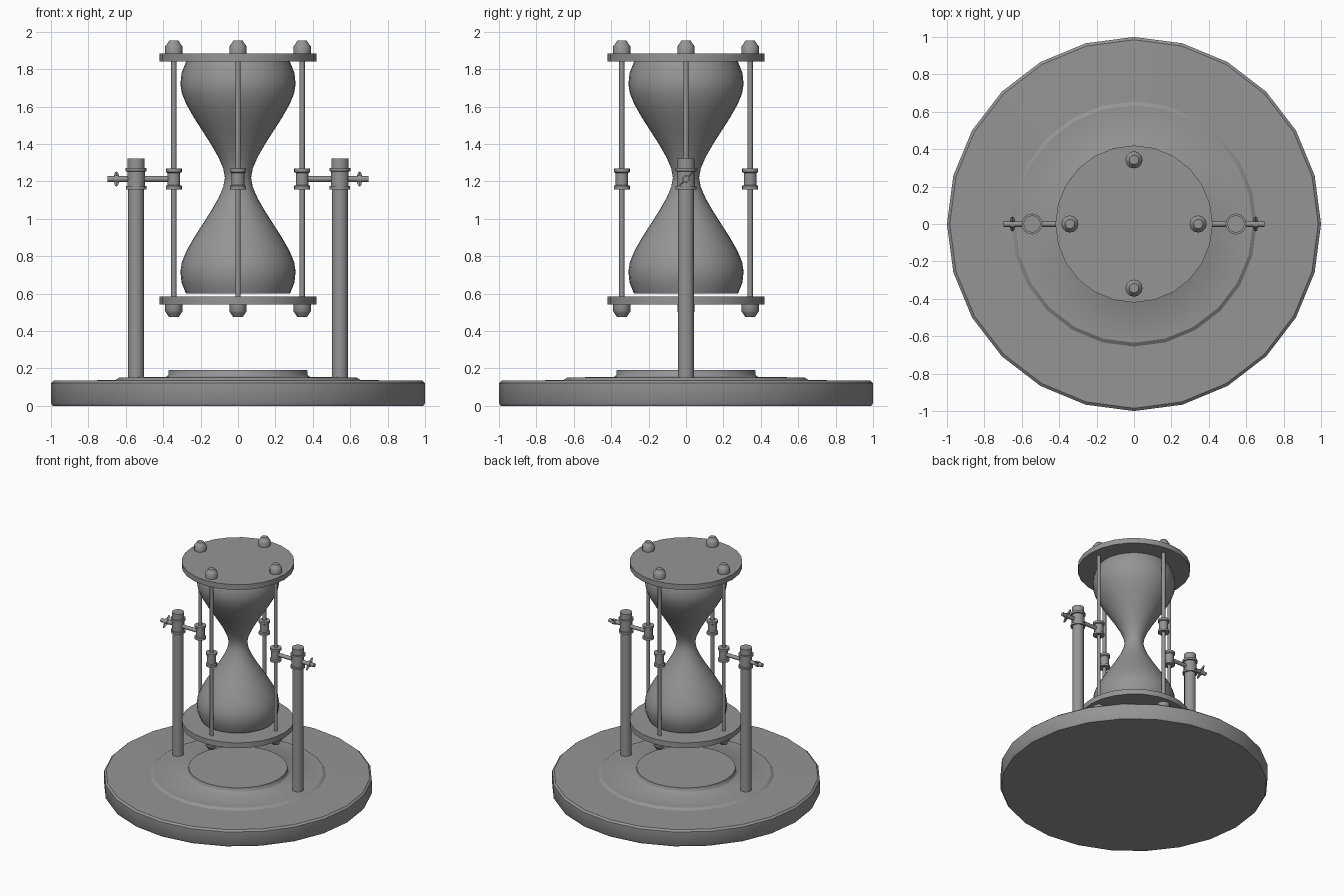
import bpy
import bmesh
from math import cos, sin, pi, radians

cube = bpy.data.objects.get("Cube")
if cube:
    bpy.data.objects.remove(cube, do_unlink=True)

GREY = (0.3, 0.3, 0.3, 1.0)
grey = bpy.data.materials.new("plain_grey")
grey.use_nodes = True
grey.diffuse_color = GREY
grey.node_tree.nodes["Principled BSDF"].inputs["Base Color"].default_value = GREY


def lathe(name, profile, sides=24, at=(0, 0, 0), turn=(0, 0, 0), angle=40):
    """Spin (radius, height) points, listed bottom to top, about the local z axis."""
    bm = bmesh.new()
    rings = []
    for r, z in profile:
        if r == 0:
            rings.append([bm.verts.new((0, 0, z))] * sides)
        else:
            rings.append([bm.verts.new((r * cos(2 * pi * j / sides),
                                        r * sin(2 * pi * j / sides), z))
                          for j in range(sides)])
    for low, high in zip(rings, rings[1:]):
        for j in range(sides):
            k = (j + 1) % sides
            bm.faces.new(list(dict.fromkeys((low[j], low[k], high[k], high[j]))))
    mesh = bpy.data.meshes.new(name)
    bm.to_mesh(mesh)
    bm.free()
    mesh.materials.append(grey)
    obj = bpy.data.objects.new(name, mesh)
    obj.location = at
    obj.rotation_euler = turn
    bpy.context.collection.objects.link(obj)
    bpy.ops.object.select_all(action='DESELECT')
    obj.select_set(True)
    bpy.context.view_layer.objects.active = obj
    bpy.ops.object.shade_smooth_by_angle(angle=radians(angle))
    return obj


def cylinder(name, r, z0, z1, sides=16, **kw):
    return lathe(name, [(0, z0), (r, z0), (r, z1), (0, z1)], sides, **kw)


# Base: wide plate, raised lip, softly shaded dish and flat centre
lathe("base_plate", [(0, 0), (0.99, 0), (1, 0.015), (1, 0.122), (0.985, 0.135), (0.655, 0.138)])
lathe("base_lip", [(0.655, 0.138), (0.635, 0.152)])
lathe("base_dish", [(0.635, 0.152), (0.385, 0.155), (0.373, 0.165), (0.37, 0.192)], angle=100)
lathe("base_centre", [(0.37, 0.192), (0, 0.192)])

# Glass bulbs, mirrored about the neck
MID = 1.22
half = [(0.07, 0), (0.079, 0.05), (0.105, 0.11), (0.145, 0.18), (0.19, 0.25), (0.235, 0.32),
        (0.275, 0.39), (0.3, 0.45), (0.308, 0.5), (0.302, 0.56), (0.278, 0.62)]
glass = ([(0, MID - 0.62)] + [(r, MID - h) for r, h in reversed(half)]
         + [(r, MID + h) for r, h in half[1:]] + [(0, MID + 0.62)])
lathe("glass_bulbs", glass, 32)

# End plates
cylinder("lower_plate", 0.42, 0.542, 0.585, 24)
cylinder("upper_plate", 0.42, 1.842, 1.885, 24)

# Four frame rods with centre spools and end nuts
nut = [(0, 0), (0.046, 0), (0.046, 0.038), (0.04, 0.045), (0.025, 0.068), (0, 0.068)]
spool = [(0, -0.055), (0.043, -0.055), (0.043, -0.037), (0.034, -0.032),
         (0.034, 0.032), (0.043, 0.037), (0.043, 0.055), (0, 0.055)]
for i in range(4):
    x, y = 0.343 * cos(i * pi / 2), 0.343 * sin(i * pi / 2)
    cylinder("frame_rod", 0.014, 0.55, 1.88, 12, at=(x, y, 0))
    lathe("rod_spool", spool, 16, at=(x, y, 1.213))
    lathe("top_nut", nut, 12, at=(x, y, 1.885))
    lathe("bottom_nut", nut, 12, at=(x, y, 0.542), turn=(pi, 0, 0))

# Side posts, pivot bars and wing nuts
collar = [(0, -0.055), (0.055, -0.055), (0.055, -0.038), (0.047, -0.036),
          (0.047, 0.04), (0.056, 0.042), (0.056, 0.06), (0, 0.06)]
for side, s in (("left", 1), ("right", -1)):
    x = 0.545 * s
    cylinder(side + "_post", 0.043, 0.14, 1.26, at=(x, 0, 0))
    lathe(side + "_post_collar", collar, 16, at=(x, 0, 1.213))
    cylinder(side + "_post_cap", 0.046, 1.27, 1.322, at=(x, 0, 0))
    along = (0, s * pi / 2, 0)
    cylinder(side + "_pivot_bar", 0.015, 0, 0.354, 12, at=(0.343 * s, 0, 1.213), turn=along)
    cylinder(side + "_wing_hub", 0.021, -0.014, 0.014, 12, at=(0.65 * s, 0, 1.213), turn=along)
    wing = lathe(side + "_wing_nut", [(0, -0.056), (0.008, -0.05), (0.017, 0), (0.008, 0.05), (0, 0.056)],
                 4, at=(0.65 * s, 0, 1.213), turn=(-pi / 4, 0, 0))
    wing.scale = (1, 0.35, 1)
